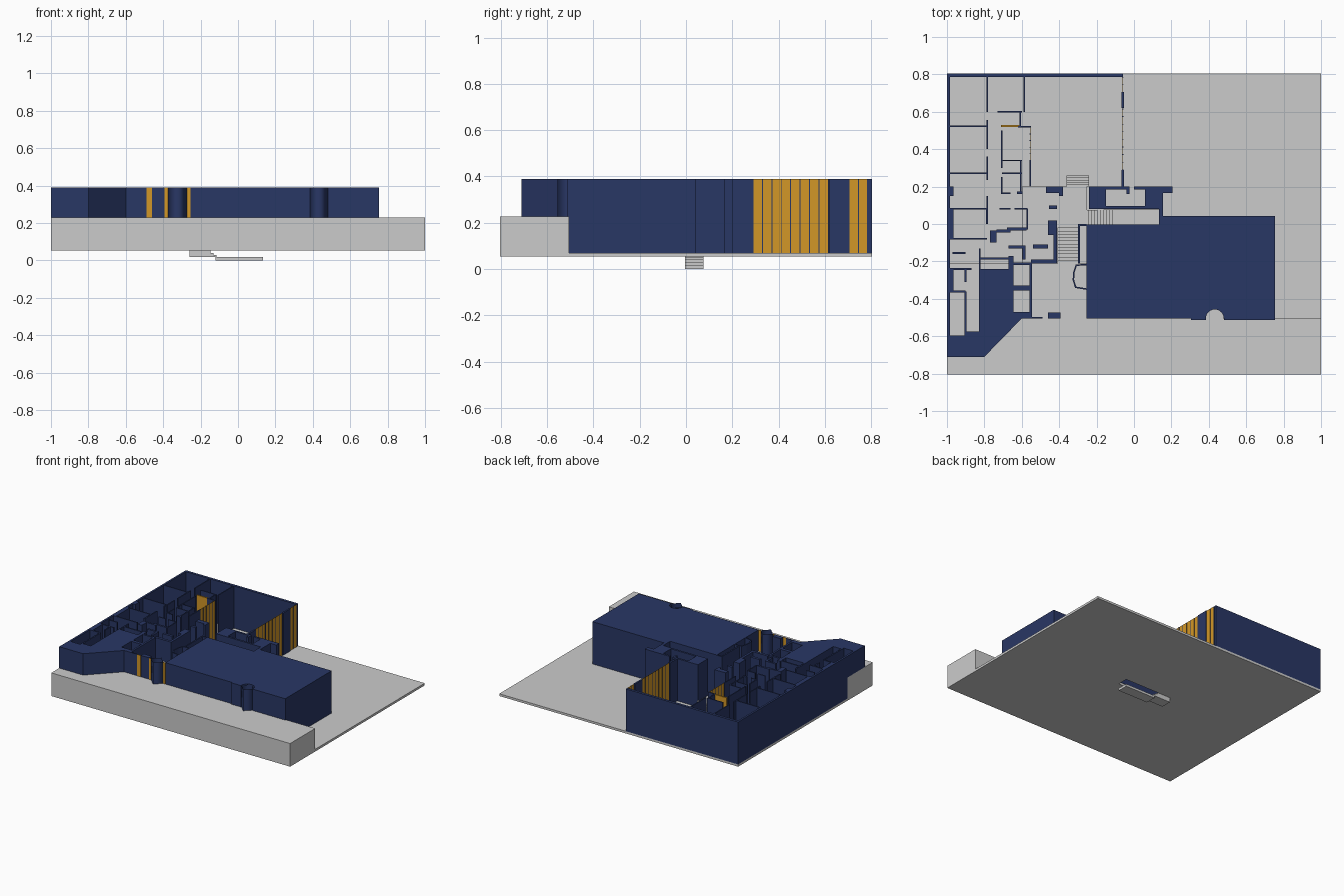
import bpy, bmesh, math

TOP, LOW, MID, HIGH = 0.39, 0.07, 0.12, 0.228   # wall top and the three floor levels


def material(name, rgb):
    m = bpy.data.materials.new(name)
    m.diffuse_color = (*rgb, 1)
    return m


NAVY = material("navy", (0.022, 0.038, 0.13))
GOLD = material("gold", (0.65, 0.31, 0.02))


def extrude(name, base, shift, mat=None):
    """Closed prism from a list of 3D base points."""
    bm = bmesh.new()
    face = bm.faces.new([bm.verts.new(p) for p in base])
    geo = bmesh.ops.extrude_face_region(bm, geom=[face])["geom"]
    bmesh.ops.translate(bm, vec=shift, verts=[v for v in geo if isinstance(v, bmesh.types.BMVert)])
    bmesh.ops.recalc_face_normals(bm, faces=bm.faces)
    me = bpy.data.meshes.new(name)
    bm.to_mesh(me)
    bm.free()
    ob = bpy.data.objects.new(name, me)
    bpy.context.collection.objects.link(ob)
    if mat:
        me.materials.append(mat)
    return ob


def prism(name, pts, z0, z1, mat=None):
    return extrude(name, [(x, y, z0) for x, y in pts], (0, 0, z1 - z0), mat)


def box(name, x0, y0, x1, y1, z0=LOW, z1=TOP, mat=None):
    return prism(name, [(x0, y0), (x1, y0), (x1, y1), (x0, y1)], z0, z1, mat)


def stairs(name, start, end, z_hi, z_lo, n, base, w0, w1, along_x=False):
    """Solid flight descending from start to end, between w0 and w1 across."""
    run, rise = (end - start) / n, (z_hi - z_lo) / n
    prof = [(start, base)]
    for i in range(n):
        z = z_hi - i * rise
        prof += [(start + i * run, z), (start + (i + 1) * run, z)]
    prof.append((end, base))
    if along_x:
        extrude(name, [(a, w0, z) for a, z in prof], (0, w1 - w0, 0))
    else:
        extrude(name, [(w0, a, z) for a, z in prof], (w1 - w0, 0, 0))


# Ground slab with an opening for the basement flight
slab = box("ground_slab", -1, -0.505, 1, 0.805, 0.053, LOW)
cutter = box("slab_cutter", -0.25, -0.005, 0.133, 0.075, 0, 0.2)
cutter.hide_render = True
cutter.hide_set(True)
mod = slab.modifiers.new("opening", "BOOLEAN")
mod.operation, mod.object, mod.solver = "DIFFERENCE", cutter, "EXACT"

# Raised street terrace and interior floors
box("street_terrace", -1, -0.805, 1, -0.505, 0.053, HIGH)
box("entry_floor", -0.985, -0.505, -0.255, -0.21, LOW, HIGH)
box("landing_floor", -0.6, -0.21, -0.25, 0.2, LOW, MID)
box("basement_floor", -0.12, -0.005, 0.133, 0.075, 0.0, 0.018)

# Flights of stairs
stairs("entry_stairs", -0.21, -0.02, HIGH, MID, 11, MID - 0.01, -0.41, -0.3)
stairs("court_stairs", 0.2, 0.26, MID, LOW, 5, LOW - 0.005, -0.36, -0.24)
stairs("basement_stairs", -0.26, -0.115, MID, 0.018, 9, 0.018, -0.005, 0.075, True)

# Main block, with a round niche for the street door
niche = [(0.432 + 0.048 * math.cos(a), -0.505 + 0.048 * math.sin(a))
         for a in [math.pi * (1 - i / 12) for i in range(13)]]
prism("main_block", [(-0.255, -0.505), (0.305, -0.505), (0.305, -0.513), (0.384, -0.513)]
      + niche + [(0.48, -0.513), (0.755, -0.513), (0.755, 0.042), (0.155, 0.042),
                 (0.155, -0.003), (-0.255, -0.003)], LOW, TOP, NAVY)
box("niche_floor", 0.385, -0.505, 0.479, -0.455, LOW, HIGH)

# Four-sided door drums
for i, x in enumerate((-0.323, 0.432)):
    bpy.ops.mesh.primitive_cylinder_add(vertices=4, radius=0.05, depth=TOP - HIGH, end_fill_type='NOTHING',
                                        location=(x, -0.505, (TOP + HIGH) / 2))
    drum = bpy.context.object
    drum.name = f"door_drum_{i}"
    drum.data.materials.append(NAVY)
    bpy.ops.object.shade_smooth()

# Angled street wing
prism("street_wing", [(-1, -0.71), (-0.8, -0.71), (-0.6, -0.505), (-0.645, -0.505), (-0.645, -0.24),
                      (-0.83, -0.24), (-0.83, -0.575), (-0.895, -0.575), (-0.895, -0.36),
                      (-0.905, -0.36), (-0.905, -0.595), (-0.985, -0.595), (-0.985, -0.505), (-1, -0.505)],
      HIGH, TOP, NAVY)

# Curved booth beside the entry stairs
path = [(-0.255, -0.213), (-0.312, -0.217), (-0.326, -0.26), (-0.328, -0.3), (-0.315, -0.342), (-0.255, -0.352)]
inner = [(-0.255, -0.221), (-0.306, -0.224), (-0.318, -0.26), (-0.32, -0.298), (-0.309, -0.335), (-0.255, -0.344)]
prism("booth_wall", path + inner[::-1], LOW, TOP, NAVY)


def walls(name, rects):
    for i, r in enumerate(rects):
        box(f"{name}_{i}", *r, mat=NAVY)


# Outer walls
walls("outer_wall", [(-1, -0.505, -0.985, 0.805), (-0.985, 0.785, -0.06, 0.805),
                     (-0.067, 0.2, -0.054, 0.29), (-0.067, 0.62, -0.054, 0.705)])
# Long partitions across and along the left rooms
walls("cross_partition", [(-0.985, y - 0.004, x, y + 0.004) for y, x in
                          ((0.522, -0.785), (0.272, -0.78), (0.082, -0.785), (-0.08, -0.785))])
walls("long_partition", [(x - 0.004, y0, x + 0.004, y1) for x, y0, y1 in (
    (-0.785, 0.6, 0.785), (-0.785, 0.4, 0.555), (-0.785, 0.235, 0.36), (-0.785, 0.08, 0.15),
    (-0.588, 0.6, 0.785), (-0.607, 0.515, 0.6), (-0.707, 0.3, 0.5), (-0.707, 0.16, 0.25),
    (-0.605, 0.16, 0.34), (-0.555, 0.2, 0.34), (-0.572, -0.03, 0.08))])
# Middle rooms
walls("middle_wall", [
    (-0.73, 0.597, -0.6, 0.605), (-0.62, 0.515, -0.55, 0.523), (-0.705, 0.336, -0.6, 0.343),
    (-0.705, 0.268, -0.6, 0.275), (-0.705, 0.16, -0.66, 0.168), (-0.625, 0.16, -0.595, 0.175),
    (-0.985, 0.15, -0.965, 0.2), (-0.985, -0.08, -0.965, 0.08), (-0.72, 0.078, -0.66, 0.086),
    (-0.64, 0.078, -0.57, 0.086), (-0.68, -0.035, -0.575, -0.02), (-0.77, -0.1, -0.735, -0.035),
    (-0.735, -0.045, -0.66, -0.03), (-0.79, 0.0, -0.78, 0.08), (-0.67, -0.13, -0.58, -0.115),
    (-0.595, -0.19, -0.58, -0.13), (-0.83, -0.19, -0.67, -0.18), (-0.83, -0.24, -0.82, -0.13)])
# Small rooms by the street wing
walls("wing_wall", [
    (-0.645, -0.505, -0.545, -0.47), (-0.645, -0.355, -0.545, -0.33), (-0.56, -0.33, -0.545, -0.215),
    (-0.56, -0.47, -0.545, -0.355), (-0.645, -0.22, -0.545, -0.205), (-0.67, -0.24, -0.645, -0.17),
    (-0.985, -0.36, -0.965, -0.24), (-0.985, -0.365, -0.9, -0.355), (-0.905, -0.31, -0.895, -0.24),
    (-0.985, -0.245, -0.87, -0.235), (-0.97, -0.16, -0.9, -0.15)])
# Stair hall, lift cores and court walls
walls("hall_wall", [
    (-0.47, 0.165, -0.38, 0.2), (-0.4, 0.15, -0.38, 0.165), (-0.455, 0.08, -0.412, 0.1),
    (-0.46, -0.06, -0.412, 0.02), (-0.54, -0.13, -0.46, -0.11), (-0.55, -0.21, -0.412, -0.19),
    (-0.43, -0.19, -0.412, -0.06), (-0.3, -0.21, -0.29, 0.0), (-0.3, -0.01, -0.255, 0.0),
    (-0.24, 0.08, -0.15, 0.2), (-0.15, 0.185, -0.03, 0.2), (-0.04, 0.16, -0.025, 0.2),
    (0.0, 0.185, 0.06, 0.2), (-0.15, 0.08, 0.06, 0.095), (0.06, 0.08, 0.155, 0.2),
    (0.135, -0.003, 0.155, 0.08), (0.155, 0.165, 0.205, 0.2)])
# Street entrance piers
walls("entry_pier", [(-0.46, -0.505, -0.392, -0.472), (-0.545, -0.505, -0.49, -0.498)])


def glazing(name, x, y0, y1, n):
    """Row of gold panes with slim navy mullions along y."""
    step = (y1 - y0) / n
    for i in range(n):
        box(f"{name}_pane_{i}", x - 0.001, y0 + i * step + 0.002, x + 0.001, y0 + (i + 1) * step - 0.002, mat=GOLD)
    for i in range(n + 1):
        y = y0 + i * step
        box(f"{name}_mullion_{i}", x - 0.003, y - 0.002, x + 0.003, y + 0.002, mat=NAVY)


# Gold glass screens
glazing("court_glass", -0.06, 0.29, 0.615, 8)
glazing("court_glass_end", -0.06, 0.705, 0.785, 2)
glazing("room_glass", -0.555, 0.34, 0.517, 5)
box("room_screen", -0.71, 0.518, -0.612, 0.528, mat=GOLD)
for i, (x0, x1) in enumerate(((-0.49, -0.46), (-0.392, -0.375), (-0.275, -0.255))):
    box(f"street_glass_{i}", x0, -0.506, x1, -0.504, HIGH, TOP, GOLD)
